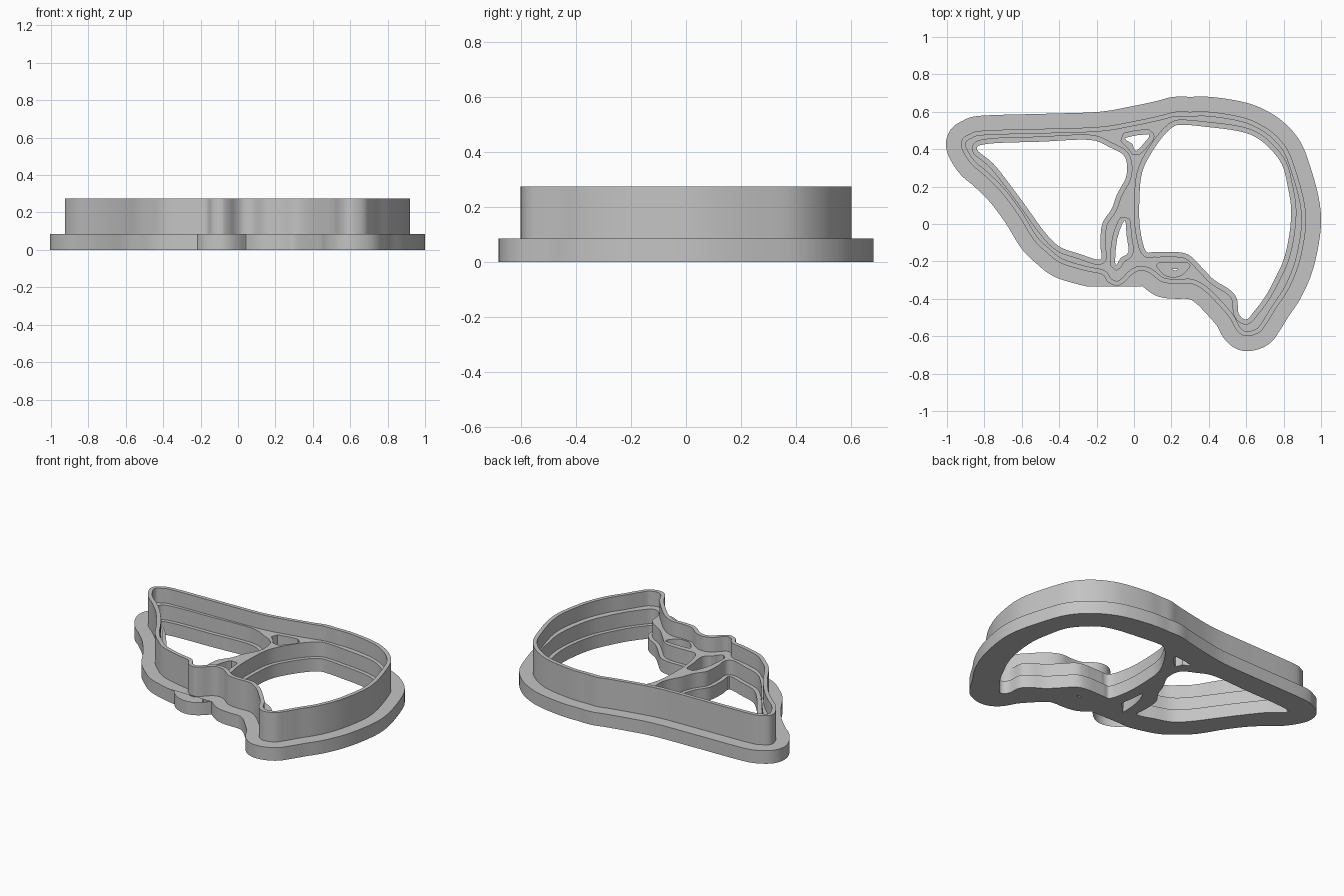
import bpy
import bmesh
import math
from mathutils import Vector

cube = bpy.data.objects.get("Cube")
if cube:
    bpy.data.objects.remove(cube, do_unlink=True)

FLANGE_TOP, RIB_TOP, WALL_TOP = 0.085, 0.18, 0.275
FLANGE_REACH, RIB_STEP, BLADE = 0.08, 0.025, 0.025

plastic = bpy.data.materials.new("grey plastic")
plastic.use_nodes = True
GREY = (0.55, 0.55, 0.55, 1)
plastic.diffuse_color = GREY
plastic.node_tree.nodes["Principled BSDF"].inputs["Base Color"].default_value = GREY


def smooth_loop(points, steps=5):
    """Closed Catmull-Rom loop through points given in hundredths."""
    pts = [Vector(p) / 100 for p in points]
    count = len(pts)
    loop = []
    for i in range(count):
        a, b, c, d = (pts[(i + k) % count] for k in (-1, 0, 1, 2))
        for s in range(steps):
            t = s / steps
            loop.append(0.5 * (2 * b + (c - a) * t
                               + (2 * a - 5 * b + 4 * c - d) * t ** 2
                               + (3 * b - a - 3 * c + d) * t ** 3))
    return loop


def segment_distance(p, a, b):
    ab = b - a
    t = max(0, min(1, (p - a).dot(ab) / max(ab.length_squared, 1e-12)))
    return (p - a - ab * t).length


def offset(loop, dist):
    """Parallel loop, outward when dist is positive, with overlaps trimmed."""
    edges = list(zip(loop, loop[1:] + loop[:1]))
    area = sum(a.x * b.y - a.y * b.x for a, b in edges)
    side = math.copysign(dist, dist * area)
    result = []
    for a, b in edges:
        normal = Vector((b.y - a.y, a.x - b.x)).normalized() * side
        for p in (a + normal, b + normal):
            if result and (p - result[-1]).length < 0.001:
                continue
            if min(segment_distance(p, *e) for e in edges) > abs(dist) - 0.0008:
                result.append(p)
    return result


def plate(name, loops, bottom, top):
    """Flat slab from the first loop, cut through by the others."""
    curve = bpy.data.curves.new(name, "CURVE")
    curve.dimensions = "2D"
    curve.fill_mode = "BOTH"
    curve.extrude = (top - bottom) / 2
    for loop in loops:
        spline = curve.splines.new("POLY")
        spline.points.add(len(loop) - 1)
        for point, p in zip(spline.points, loop):
            point.co = (p.x, p.y, 0, 1)
        spline.use_cyclic_u = True
    obj = bpy.data.objects.new(name, curve)
    bpy.context.collection.objects.link(obj)
    bpy.ops.object.select_all(action="DESELECT")
    obj.select_set(True)
    bpy.context.view_layer.objects.active = obj
    bpy.ops.object.convert(target="MESH")
    obj = bpy.context.view_layer.objects.active
    bm = bmesh.new()
    bm.from_mesh(obj.data)
    bmesh.ops.remove_doubles(bm, verts=bm.verts, dist=0.0001)
    bmesh.ops.translate(bm, verts=bm.verts, vec=(0, 0, (top + bottom) / 2))
    bmesh.ops.recalc_face_normals(bm, faces=bm.faces)
    bm.to_mesh(obj.data)
    bm.free()
    obj.data.materials.clear()
    obj.data.materials.append(plastic)
    bpy.ops.object.shade_smooth_by_angle(angle=math.radians(30))
    return obj


# Outer cutting outline
outline = smooth_loop([
    (-92, 40), (-92, 45), (-88, 48), (-80, 50), (-45, 51), (-18, 52), (0, 55),
    (14, 58), (22, 60), (30, 60), (40, 60), (54, 58), (64, 55), (74, 49),
    (82, 40), (87, 27), (91, 12), (92, 0), (90, -14), (87, -25), (82, -36),
    (76, -45), (71, -53), (67, -58), (60, -60), (55, -57), (51, -50),
    (45, -43), (38, -36), (31, -32), (23, -32), (15, -31), (8, -26), (3, -25),
    (-1, -27), (-5, -31), (-9, -33), (-14, -31), (-17, -27), (-26, -25),
    (-39, -21), (-47, -15), (-54, -8), (-62, 5), (-71, 17), (-80, 26),
    (-87, 32)])

# Openings through the flange
large_hole = smooth_loop([
    (21, 52), (14, 45), (7, 34), (4, 26), (3, 16), (3, 0), (6, -14),
    (11, -15), (23, -15), (30, -17), (37, -24), (43, -30), (51, -35),
    (55, -40), (56, -48), (60, -51), (64, -47), (70, -39), (75, -30),
    (80, -19), (83, -6), (84, 8), (82, 21), (79, 32), (72, 41), (64, 47),
    (54, 50), (38, 52), (27, 53)])
side_hole = smooth_loop([
    (-84, 40), (-77, 43), (-50, 44), (-24, 45), (-13, 41), (-5, 36),
    (-4, 26), (-9, 16), (-12, 8), (-17, 0), (-18, -11), (-18, -19),
    (-29, -16), (-40, -12), (-48, -4), (-56, 7), (-64, 18), (-75, 32)])
upper_hole = smooth_loop([(-5, 46), (8, 48), (6, 44), (1, 39), (-1, 43)], 2)
lower_hole = smooth_loop([(-5, 2), (-9, -8), (-10, -22), (-7, -18),
                          (-3, -15), (-4, -6)], 3)
pin_hole = smooth_loop([(20, -24), (24, -24), (22, -25)], 1)
holes = [large_hole, side_hole, upper_hole, lower_hole]

# Pocket inside the small lobe, closed by the flange below
lobe_pocket = smooth_loop([(13, -21), (29, -21), (28, -25), (24, -28),
                           (18, -28), (14, -25)], 3)

# Wide base flange
plate("base_flange", [offset(outline, FLANGE_REACH)] + holes + [pin_hole],
      0, FLANGE_TOP)
# Stepped wall with the inner imprint ribs
plate("inner_ribs", [outline] + [offset(h, RIB_STEP) for h in holes]
      + [lobe_pocket], FLANGE_TOP, RIB_TOP)
# Thin cutting blade
plate("cutting_blade", [outline, offset(outline, -BLADE)], RIB_TOP, WALL_TOP)
